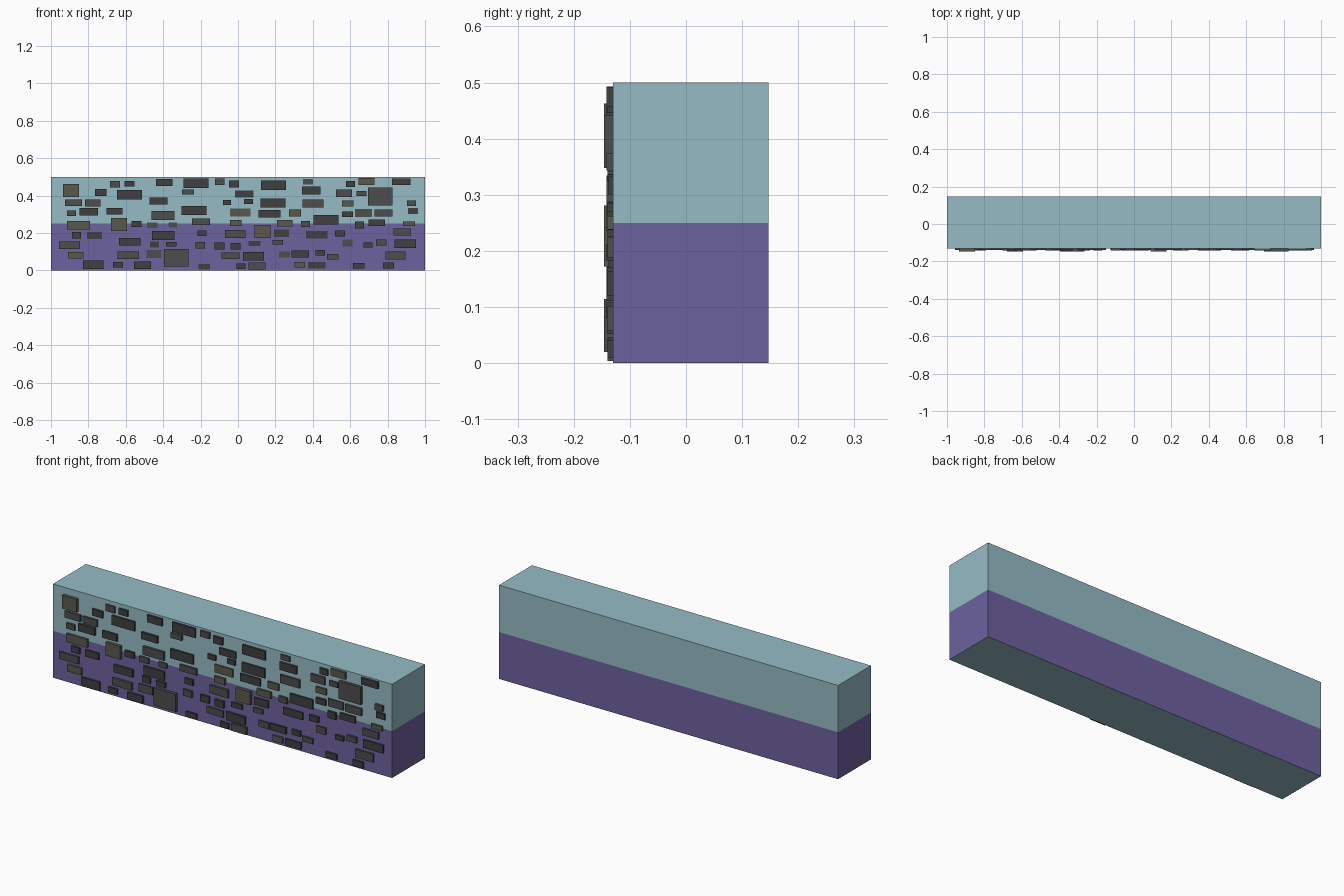
import bpy, bmesh, random

if "Cube" in bpy.data.objects:
    bpy.data.objects.remove(bpy.data.objects["Cube"])

random.seed(4)
FRONT, BACK, HEIGHT = -0.13, 0.147, 0.5


def material(name, rgb):
    m = bpy.data.materials.new(name)
    m.diffuse_color = (*rgb, 1)
    m.use_nodes = True
    m.node_tree.nodes["Principled BSDF"].inputs["Base Color"].default_value = m.diffuse_color
    return m


def add_object(name, bm, mats):
    mesh = bpy.data.meshes.new(name)
    bm.to_mesh(mesh)
    bm.free()
    for m in mats:
        mesh.materials.append(m)
    ob = bpy.data.objects.new(name, mesh)
    bpy.context.collection.objects.link(ob)
    return ob


def add_box(bm, x0, x1, y0, y1, z0, z1):
    verts = bmesh.ops.create_cube(bm, size=1)["verts"]
    for v in verts:
        v.co.x = x1 if v.co.x > 0 else x0
        v.co.y = y1 if v.co.y > 0 else y0
        v.co.z = z1 if v.co.z > 0 else z0
    return {f for v in verts for f in v.link_faces}


teal = material("wall_teal", (0.30, 0.50, 0.56))
purple = material("wall_purple", (0.155, 0.122, 0.35))
dark = material("stone_dark", (0.05, 0.05, 0.05))
grey = material("stone_grey", (0.075, 0.075, 0.075))
olive = material("stone_olive", (0.10, 0.098, 0.075))

# Wall: one block split at half height, lower sides purple
bm = bmesh.new()
add_box(bm, -1, 1, FRONT, BACK, 0, HEIGHT)
bmesh.ops.bisect_plane(bm, geom=bm.verts[:] + bm.edges[:] + bm.faces[:],
                       plane_co=(0, 0, HEIGHT / 2), plane_no=(0, 0, 1))
bm.normal_update()
for f in bm.faces:
    if abs(f.normal.z) < 0.5 and f.calc_center_median().z < HEIGHT / 2:
        f.material_index = 1
add_object("wall", bm, [teal, purple])

# Facing stones: shallow blocks that never overlap
bm = bmesh.new()
placed = []


def add_stone(x, z, w, h, depth, tone):
    gap = 0.008
    if abs(x) + w / 2 > 0.98 or z - h / 2 < 0.003 or z + h / 2 > 0.495:
        return False
    for px, pz, pw, ph in placed:
        if abs(x - px) < (w + pw) / 2 + gap and abs(z - pz) < (h + ph) / 2 + gap:
            return False
    placed.append((x, z, w, h))
    for f in add_box(bm, x - w / 2, x + w / 2, FRONT - depth, FRONT + 0.003,
                     z - h / 2, z + h / 2):
        f.material_index = tone
    return True


# Largest stones, in their own places
for x, z in ((-0.33, 0.067), (0.76, 0.395)):
    add_stone(x, z, 0.13, 0.094, 0.016, 1)
for x, z in ((-0.893, 0.428), (-0.636, 0.246), (0.13, 0.207)):
    add_stone(x, z, 0.085, 0.07, 0.016, 2)
for x, z in ((-0.58, 0.405), (-0.224, 0.465), (-0.235, 0.32), (0.19, 0.455),
             (0.187, 0.36), (0.47, 0.27)):
    add_stone(x, z, 0.135, 0.05, 0.010, 0)

# Smaller stones scattered along staggered courses, long ones first
for count, w_range, h_range in ((15, (0.105, 0.125), (0.038, 0.048)),
                                (26, (0.08, 0.1), (0.033, 0.042)),
                                (46, (0.045, 0.065), (0.024, 0.038))):
    made = tries = 0
    while made < count and tries < 4000:
        tries += 1
        z = 0.03 + random.randrange(9) * 0.055 + random.uniform(-0.012, 0.012)
        x = random.uniform(-0.95, 0.95)
        made += add_stone(x, z, random.uniform(*w_range), random.uniform(*h_range),
                          random.choice((0.008, 0.010, 0.010, 0.012)),
                          random.choices((0, 1, 2), (5, 3, 1))[0])
add_object("facing_stones", bm, [dark, grey, olive])
